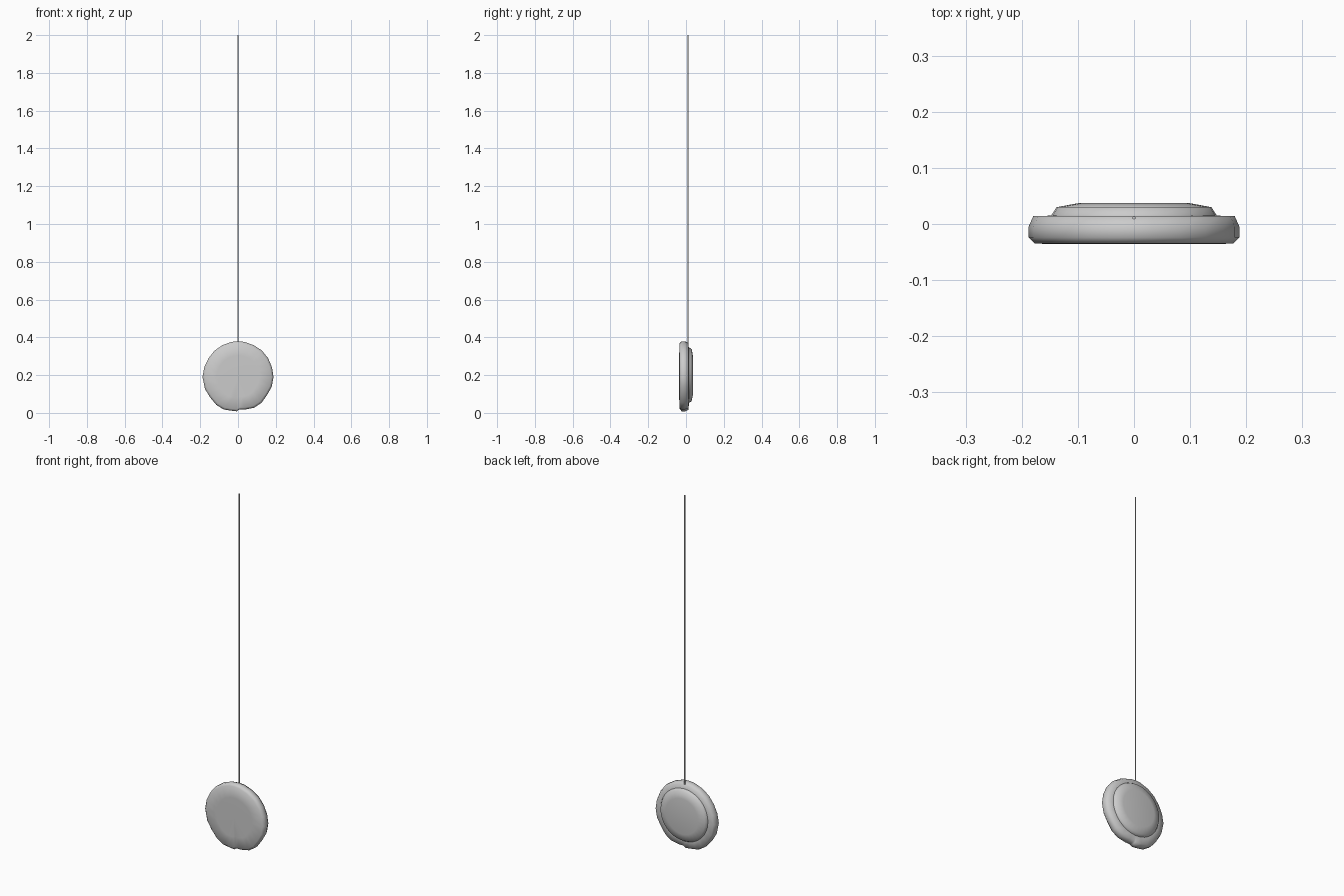
import bpy, bmesh, math

if "Cube" in bpy.data.objects:
    bpy.data.objects.remove(bpy.data.objects["Cube"])

# Outline of the disc: (angle in degrees clockwise from the bottom, radius)
OUTLINE = [(2, .182), (12, .182), (24, .188), (38, .187), (54, .183), (70, .186),
           (90, .188), (106, .186), (122, .185), (138, .187), (154, .188), (170, .189),
           (180, .189), (190, .189), (206, .188), (222, .189), (238, .188), (254, .187),
           (270, .188), (286, .186), (302, .181), (318, .185), (332, .184), (348, .176),
           (357, .172)]
CZ = 0.19


def loft(name, rings, outline):
    """Skin closed rings given as (y, scale, centre z), capped with fans."""
    bm = bmesh.new()
    loops = []
    for y, s, cz in rings:
        loops.append([bm.verts.new((-math.sin(math.radians(a)) * r * s, y,
                                    cz - math.cos(math.radians(a)) * r * s))
                      for a, r in outline])
    n = len(outline)
    for a, b in zip(loops, loops[1:]):
        for i in range(n):
            bm.faces.new((a[i], a[(i + 1) % n], b[(i + 1) % n], b[i]))
    for ring, (y, s, cz) in ((loops[0], rings[0]), (loops[-1], rings[-1])):
        c = bm.verts.new((0, y, cz))
        for i in range(n):
            bm.faces.new((ring[i], ring[(i + 1) % n], c))
    bmesh.ops.recalc_face_normals(bm, faces=bm.faces)
    me = bpy.data.meshes.new(name)
    bm.to_mesh(me)
    bm.free()
    ob = bpy.data.objects.new(name, me)
    bpy.context.collection.objects.link(ob)
    me.shade_smooth()
    return ob


# Front disc with a small notch step at the bottom
outline = [(0, .176)] + OUTLINE
disc = loft("pendant_disc",
            [(-.036, .60, CZ), (-.035, .94, CZ), (-.024, 1, CZ), (-.005, 1, CZ),
             (.014, .955, CZ), (.015, .76, CZ)], outline)
# Crease running down the front to the notch
for v in disc.data.vertices:
    if abs(v.co.x) < .008 and v.co.z < .12 and v.co.y < -.03:
        v.co.y += .006

# Raised round back plate
circle = [(i * 360 / 32, 1) for i in range(32)]
loft("back_plate", [(.010, .148, .2), (.016, .147, .2), (.030, .138, .2), (.037, .100, .2)], circle)

# Thin hanging cord
bpy.ops.mesh.primitive_cylinder_add(vertices=8, radius=.003, depth=1.65,
                                    location=(0, .011, 1.175))
bpy.context.object.name = "cord"
bpy.ops.object.shade_smooth_by_angle()
